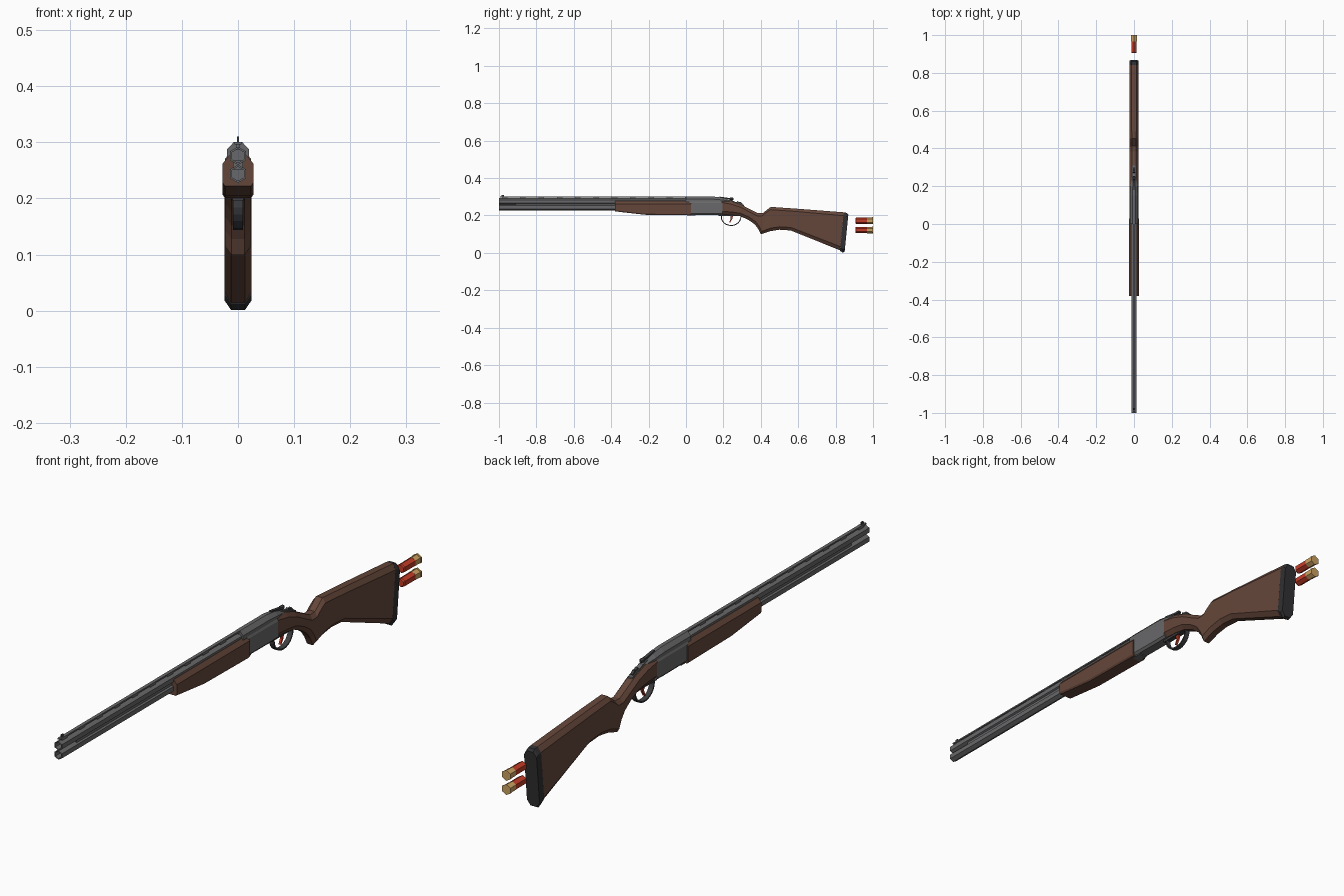
import bpy, bmesh
from math import sin, cos, pi, radians


def material(name, rgb):
    m = bpy.data.materials.new(name)
    m.diffuse_color = (*rgb, 1)
    return m


WOOD = material("walnut", (0.13, 0.062, 0.042))
STEEL = material("blued_steel", (0.14, 0.14, 0.145))
DARK = material("dark_steel", (0.05, 0.05, 0.055))
RUBBER = material("rubber", (0.03, 0.03, 0.033))
RED = material("shell_red", (0.55, 0.045, 0.02))
BRASS = material("brass", (0.6, 0.36, 0.12))


def skin(name, rings, mat, closed=False):
    """Skin a list of equal-length rings; cap the ends or join them in a loop."""
    bm = bmesh.new()
    vs = [[bm.verts.new(p) for p in r] for r in rings]
    n = len(vs[0])
    pairs = list(zip(vs, vs[1:])) + ([(vs[-1], vs[0])] if closed else [])
    for a, b in pairs:
        for i in range(n):
            j = (i + 1) % n
            bm.faces.new((a[i], a[j], b[j], b[i]))
    if not closed:
        bm.faces.new(vs[0])
        bm.faces.new(vs[-1])
    bmesh.ops.recalc_face_normals(bm, faces=bm.faces)
    me = bpy.data.meshes.new(name)
    bm.to_mesh(me)
    bm.free()
    ob = bpy.data.objects.new(name, me)
    bpy.context.collection.objects.link(ob)
    me.materials.append(mat)
    return ob


def section(yt, zt, yb, zb, w, ct, cb, kt=0.5, kb=0.5):
    """Chamfered section between a top point and a bottom point."""
    L = ((yt - yb) ** 2 + (zt - zb) ** 2) ** 0.5

    def at(x, d):
        t = d / L
        return (x, yt + (yb - yt) * t, zt + (zb - zt) * t)
    half = [at(w * kt, 0), at(w, ct), at(w, L - cb), at(w * kb, L)]
    return half + [(-x, y, z) for x, y, z in reversed(half)]


def hex_ring(y, z, r, sides=6):
    return [(r * sin(2 * pi * i / sides), y, z + r * cos(2 * pi * i / sides)) for i in range(sides)]


def box(name, y0, y1, z0, z1, w, mat):
    ring = lambda y: [(-w, y, z0), (w, y, z0), (w, y, z1), (-w, y, z1)]
    return skin(name, [ring(y0), ring(y1)], mat)


def plate(name, outline, w, mat):
    """Extrude a side (y, z) outline across x."""
    return skin(name, [[(s * w, y, z) for y, z in outline] for s in (-1, 1)], mat)


# Over and under barrels, hollow at the muzzle
for name, z in (("lower_barrel", 0.244), ("upper_barrel", 0.276)):
    skin(name, [hex_ring(0.06, z, 0.0163), hex_ring(-1, z, 0.0163),
                hex_ring(-1, z, 0.0125), hex_ring(-0.9, z, 0.0125)], STEEL)
box("barrel_side_rib", -0.91, 0.03, 0.252, 0.268, 0.0085, STEEL)

# Ventilated rib, its posts and the bead sight
box("top_rib", -0.995, 0.03, 0.296, 0.301, 0.006, STEEL)
for i in range(11):
    y = -0.985 + i * 0.098
    box("rib_post", y, y + 0.03, 0.286, 0.297, 0.004, STEEL)
box("bead_sight", -0.986, -0.974, 0.30, 0.31, 0.0018, DARK)

# Wooden forend
skin("forend", [section(y, zt, y, zb, 0.0275, 0.015, cb, 0.55, 0.85) for y, zt, zb, cb in (
    (-0.38, 0.277, 0.222, 0.006), (-0.22, 0.277, 0.204, 0.006), (0.028, 0.277, 0.201, 0.006))], WOOD)
box("forend_iron", 0.01, 0.05, 0.2, 0.225, 0.016, STEEL)

# Steel receiver and barrel block with a sloping rear
skin("receiver", [section(y, zt, y, zb, 0.0235, 0.009, 0.008, 0.8, 0.7) for y, zt, zb in (
    (0.02, 0.277, 0.204), (0.15, 0.277, 0.203), (0.195, 0.276, 0.204))], STEEL)
skin("barrel_block", [section(y, zt, y, zb, w, ct, 0.004, 0.35, 1) for y, zt, zb, w, ct in (
    (0.0, 0.301, 0.262, 0.02, 0.014), (0.15, 0.301, 0.262, 0.02, 0.014),
    (0.195, 0.295, 0.262, 0.0195, 0.012), (0.25, 0.279, 0.262, 0.010, 0.006))], STEEL)

# Wooden stock: wrist, pistol grip, comb and butt
STOCK = [
    (0.19, 0.285, 0.19, 0.206, 0.0235), (0.245, 0.275, 0.245, 0.203, 0.0235),
    (0.295, 0.258, 0.29, 0.196, 0.023), (0.345, 0.232, 0.335, 0.176, 0.023),
    (0.385, 0.212, 0.368, 0.152, 0.023), (0.412, 0.213, 0.386, 0.128, 0.023),
    (0.435, 0.232, 0.40, 0.099, 0.023), (0.453, 0.246, 0.45, 0.116, 0.0235),
    (0.51, 0.242, 0.50, 0.124, 0.024), (0.57, 0.238, 0.56, 0.120, 0.0245)]
skin("stock", [section(*s, 0.015, 0.016) for s in STOCK]
     + [section(0.843, 0.217, 0.823, 0.014, 0.0245, 0.018, 0.02)], WOOD)
skin("butt_pad", [section(*s, 0.0245, c, c) for s, c in (
    ((0.843, 0.217, 0.823, 0.011), 0.018), ((0.86, 0.214, 0.838, 0.001), 0.018),
    ((0.868, 0.206, 0.848, 0.006), 0.018))], RUBBER)

# Trigger guard: a flat band bent below the receiver
band = []
for i in range(13):
    a = radians(175 + i * 190 / 12)
    w = 0.009
    p = [(0.241 + (0.055 - t) * cos(a), 0.193 + (0.049 - t) * sin(a)) for t in (0, 0.005)]
    band.append([(-w, *p[0]), (w, *p[0]), (w, *p[1]), (-w, *p[1])])
skin("trigger_guard", band, DARK)
box("trigger_plate", 0.175, 0.305, 0.196, 0.205, 0.0095, DARK)

# Trigger
plate("trigger", [(0.236, 0.2), (0.252, 0.2), (0.247, 0.18), (0.235, 0.161),
                  (0.231, 0.163), (0.239, 0.181)], 0.004, RED)

# Opening lever with thumb knob, tang and safety slide
plate("tang", [(0.19, 0.292), (0.245, 0.280), (0.31, 0.256), (0.31, 0.25), (0.19, 0.275)], 0.008, STEEL)
plate("opening_lever", [(0.18, 0.301), (0.22, 0.295), (0.252, 0.291), (0.252, 0.285),
                        (0.22, 0.288), (0.18, 0.29)], 0.0055, DARK)
skin("lever_knob", [hex_ring(y, 0.289, r) for y, r in (
    (0.232, 0.004), (0.238, 0.008), (0.248, 0.008), (0.254, 0.004))], DARK)
plate("safety_slide", [(0.27, 0.268), (0.274, 0.277), (0.284, 0.271), (0.292, 0.272),
                       (0.302, 0.262), (0.302, 0.252)], 0.005, DARK)

# Two spare shells behind the butt
for name, z in (("lower_shell", 0.122), ("upper_shell", 0.172)):
    skin(name + "_case", [hex_ring(0.905, z, 0.013), hex_ring(0.909, z, 0.0165),
                          hex_ring(0.97, z, 0.0165)], RED)
    skin(name + "_base", [hex_ring(y, z, r) for y, r in (
        (0.967, 0.0172), (0.994, 0.0172), (0.994, 0.0188), (1.0, 0.0188))], BRASS)
